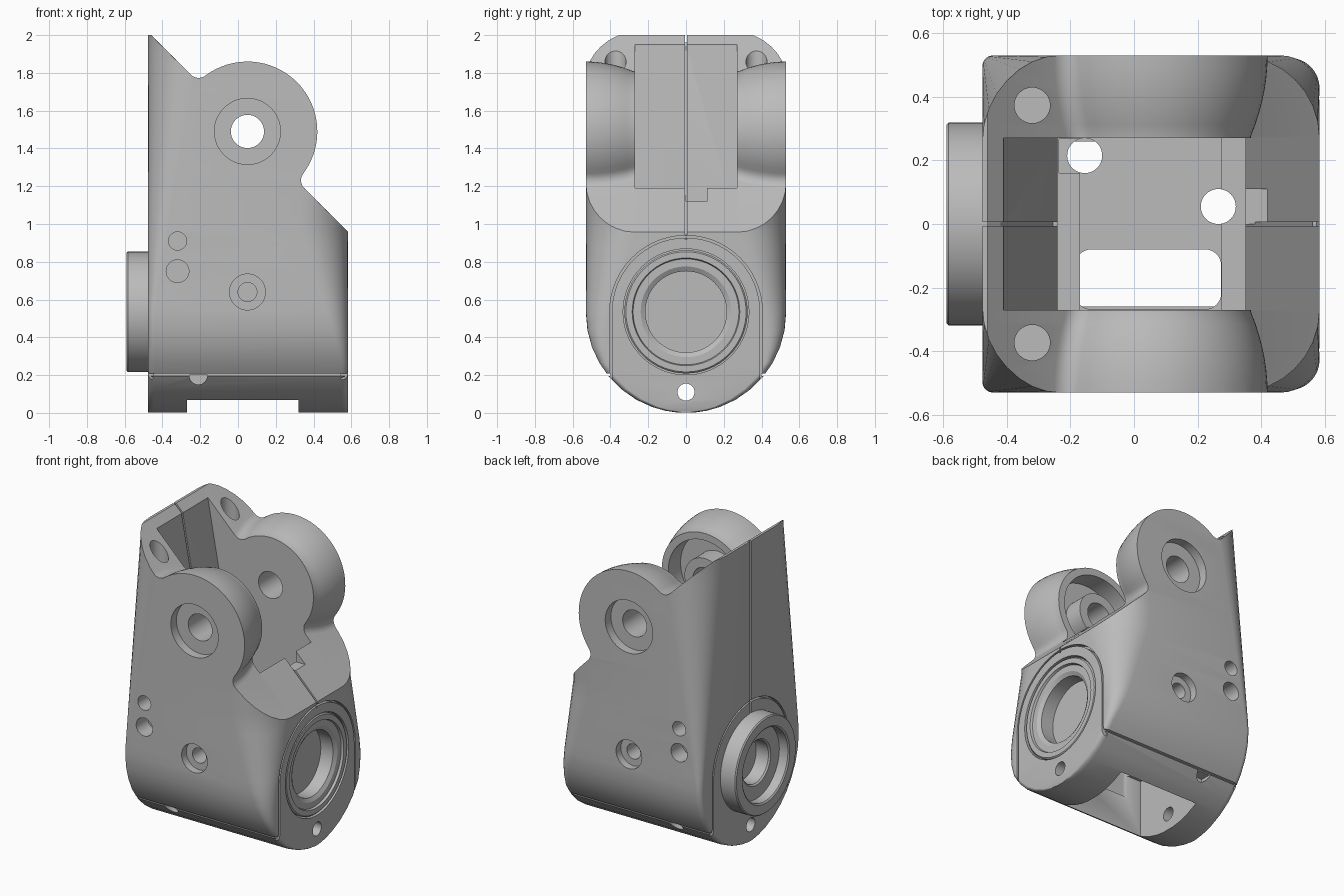
import bpy, bmesh
from math import sin, cos, pi, asin, sqrt, radians

cube = bpy.data.objects.get("Cube")
if cube:
    bpy.data.objects.remove(cube)

gray = bpy.data.materials.new("machined gray")
gray.use_nodes = True
gray.diffuse_color = (0.5, 0.5, 0.5, 1)
gray.node_tree.nodes["Principled BSDF"].inputs["Base Color"].default_value = (0.5, 0.5, 0.5, 1)

BORE_Z = 0.535                      # main bearing axis
LUG = (0.05, 1.49)                  # hinge axis in x, z
HALF = 0.53                         # half width


def loft(name, sections, ring=False):
    """Skin equal-length loops; ring joins the last loop to the first."""
    bm = bmesh.new()
    loops = [[bm.verts.new(p) for p in s] for s in sections]
    n = len(loops[0])
    pairs = list(zip(loops, loops[1:])) + ([(loops[-1], loops[0])] if ring else [])
    for a, b in pairs:
        for i in range(n):
            j = (i + 1) % n
            bm.faces.new((a[i], a[j], b[j], b[i]))
    if not ring:
        bm.faces.new(loops[0])
        bm.faces.new(loops[-1])
    bmesh.ops.recalc_face_normals(bm, faces=bm.faces)
    mesh = bpy.data.meshes.new(name)
    bm.to_mesh(mesh)
    bm.free()
    mesh.materials.append(gray)
    obj = bpy.data.objects.new(name, mesh)
    bpy.context.collection.objects.link(obj)
    return obj


def place(axis, d, loop):
    """Put a flat loop at distance d along an axis."""
    return [{"x": (d, a, b), "y": (a, d, b), "z": (a, b, d)}[axis] for a, b in loop]


def circle(c, r, n=48):
    return [(c[0] + r * cos(2 * pi * i / n), c[1] + r * sin(2 * pi * i / n)) for i in range(n)]


def rounded(x0, x1, y0, y1, r0, r1, n=8):
    """Rounded rectangle with radius r0 on the low x side and r1 on the high."""
    out = []
    for cx, cy, r, start in ((x1 - r1, y1 - r1, r1, 0), (x0 + r0, y1 - r0, r0, 90),
                             (x0 + r0, y0 + r0, r0, 180), (x1 - r1, y0 + r1, r1, 270)):
        for i in range(n + 1):
            t = radians(start + 90 * i / n)
            out.append((cx + r * cos(t), cy + r * sin(t)))
    return out


def lathe(name, axis, c, profile):
    """Turn a closed profile of (radius, distance) about an axis."""
    return loft(name, [place(axis, d, circle(c, r, 64)) for r, d in profile], ring=True)


def mix(z, z0, z1, a, b):
    t = min(max((z - z0) / (z1 - z0), 0), 1)
    return a + (b - a) * t


# Housing: round belly, vertical corners whose radius grows with height
sections = []
belly = [HALF * (1 - cos(radians(t))) for t in (5, 12, 20, 30, 40, 50, 60, 70, 80, 90)]
for z in belly + [0.6 + 1.4 * i / 19 for i in range(20)]:
    w = sqrt(HALF ** 2 - (HALF - z) ** 2) if z < HALF else HALF
    low = min(mix(z, 0.55, 1.95, 0.035, 0.27), w * 0.9)
    high = min(mix(z, 0.25, 0.97, 0.035, 0.26), w * 0.9)
    if z > 1.2:
        high = mix(z, 1.2, 1.3, 0.26, 0.13)
    sections.append(place("z", z, rounded(-0.477, 0.583, -w, w, low, high)))
body = loft("housing", sections)
bpy.ops.object.select_all(action="DESELECT")
bpy.context.view_layer.objects.active = body
body.select_set(True)


def carve(tool, operation="DIFFERENCE"):
    """Combine the housing with a tool and discard the tool."""
    mod = body.modifiers.new("carve", "BOOLEAN")
    mod.operation = operation
    mod.solver = "MANIFOLD"
    mod.object = tool
    bpy.ops.object.modifier_apply(modifier=mod.name)
    bpy.data.objects.remove(tool)


def cut(axis, d0, d1, loop):
    carve(loft("cutter", [place(axis, d0, loop), place(axis, d1, loop)]))


def box(x0, x1, y0, y1, z0, z1):
    cut("z", z0, z1, [(x0, y0), (x1, y0), (x1, y1), (x0, y1)])


# Side outline: a sloped top with a filleted round lug
def outline(r, f=0.06):
    d = sqrt((r + f) ** 2 - f ** 2)
    a = asin(f / (r + f))
    half = [(-1.2, 0)]
    for i in range(7):
        t = -pi / 2 + (pi / 2 - a) * i / 6
        half.append((-d + f * cos(t), f + f * sin(t)))
    for i in range(1, 17):
        t = pi - a - (pi / 2 - a) * i / 16
        half.append((r * cos(t), r * sin(t)))
    pts = half + [(-u, n) for u, n in reversed(half[:-1])]
    k = sqrt(0.5)
    loop = [(LUG[0] + k * (u + n), LUG[1] + k * (n - u)) for u, n in pts]
    return loop + [(0.9, -0.2), (-0.8, -0.2)]


steps = [0.29 * i / 8 for i in range(9)]
widths = [-0.6] + [-HALF + s for s in steps] + [HALF - s for s in reversed(steps)] + [0.6]
carve(loft("side_outline", [
    place("y", y, outline(0.37 - 0.055 * mix(HALF - abs(y), 0, 0.26, 0, 1) ** 2))
    for y in widths]), "INTERSECT")

# Inner cavity open at the top and pocket open at the bottom
cut("y", -0.27, 0.27, [(-0.41, 2.2), (-0.41, 1.94), (-0.24, 1.0), (-0.24, 0.85), (-0.17, 0.85),
                       (-0.17, 0.62), (0.275, 0.62), (0.275, 0.95), (0.35, 0.95),
                       (0.35, 1.19), (0.9, 1.19), (0.9, 2.2)])
box(-0.27, 0.32, -0.26, 0.26, -0.1, 0.45)

# Cable openings in the floor and a notch in the rim
cut("z", 0.3, 0.7, rounded(-0.185, 0.274, -0.268, -0.08, 0.05, 0.05))
cut("z", 0.3, 0.95, circle((-0.155, 0.215), 0.055))
cut("z", 0.3, 1.0, circle((0.265, 0.055), 0.055))
box(-0.235, -0.15, 0.16, 0.268, 0.7, 0.9)
box(0.28, 0.7, 0, 0.11, 1.12, 1.4)

# Hinge bore, screw holes and counterbores on both sides
cut("y", -0.7, 0.7, circle(LUG, 0.088))
for s in (-1, 1):
    for x, z, r, depth in ((*LUG, 0.175, 0.06), (-0.32, 0.91, 0.048, 0.12), (-0.32, 0.75, 0.06, 0.12),
                           (0.05, 0.64, 0.095, 0.05), (0.05, 0.64, 0.05, 0.16)):
        cut("y", s * 0.7, s * (HALF - depth), circle((x, z), r))
    cut("z", 1.55, 2.2, circle((-0.32, s * 0.373), 0.056))
    # Seam between the housing and the bottom cover, with a pry notch
    box(-0.7, 0.8, *sorted((s * 0.4, s * 0.7)), 0.196, 0.208)
    cut("y", s * 0.6, s * 0.33, [(-0.21 + 0.048 * cos(pi + pi * i / 12),
                                  0.2 + 0.05 * sin(pi + pi * i / 12)) for i in range(13)])
cut("x", -0.8, 0.8, circle((0, 0.11), 0.045))

# Hollow around the boss inside the front lug
carve(lathe("lug_hollow", "y", LUG, [(0.27, -0.25), (0.27, -0.40), (0.15, -0.40), (0.15, -0.25)]))


# Arched seam around each end cap
def arch(r):
    return [(r * cos(pi * i / 48), BORE_Z + r * sin(pi * i / 48)) for i in range(49)] + [(-r, -0.2), (r, -0.2)]


for a, b in ((0.545, 0.7), (-0.6, -0.45)):
    carve(loft("arch_seam", [place("x", d, arch(r)) for r, d in
                             ((0.404, a), (0.404, b), (0.392, b), (0.392, a))], ring=True))

# Bearing seats
cut("x", 0.44, 0.8, circle((0, BORE_Z), 0.333, 64))
cut("x", -0.8, -0.40, circle((0, BORE_Z), 0.318, 64))

# Centre split line on the back, rims and inner wall
for loop in ([(-0.6, 0.8), (-0.46, 0.8), (-0.46, 2.1), (-0.6, 2.1)],
             [(-0.6, 2.1), (-0.35, 1.85), (-0.25, 1.9), (-0.5, 2.2)],
             [(-0.425, 1.95), (-0.255, 1.0), (-0.2, 1.0), (-0.37, 1.95)],
             [(0.3, 1.2), (0.62, 0.88), (0.62, 1.1), (0.3, 1.4)]):
    cut("y", -0.006, 0.006, loop)

# Bearing insert on one end, raised output collar on the other
insert = lathe("bearing_insert", "x", (0, BORE_Z), [
    (0.001, 0.43), (0.326, 0.43), (0.326, 0.572), (0.318, 0.58), (0.285, 0.58), (0.28, 0.565),
    (0.24, 0.565), (0.215, 0.55), (0.215, 0.46), (0.001, 0.46)])
collar = lathe("output_collar", "x", (0, BORE_Z), [
    (0.001, -0.39), (0.319, -0.39), (0.319, -0.583), (0.312, -0.59), (0.25, -0.59), (0.24, -0.583),
    (0.24, -0.52), (0.15, -0.52), (0.14, -0.51), (0.14, -0.42), (0.001, -0.42)])

for obj in (insert, collar):
    obj.select_set(True)
bpy.ops.object.shade_smooth_by_angle(angle=radians(30))
